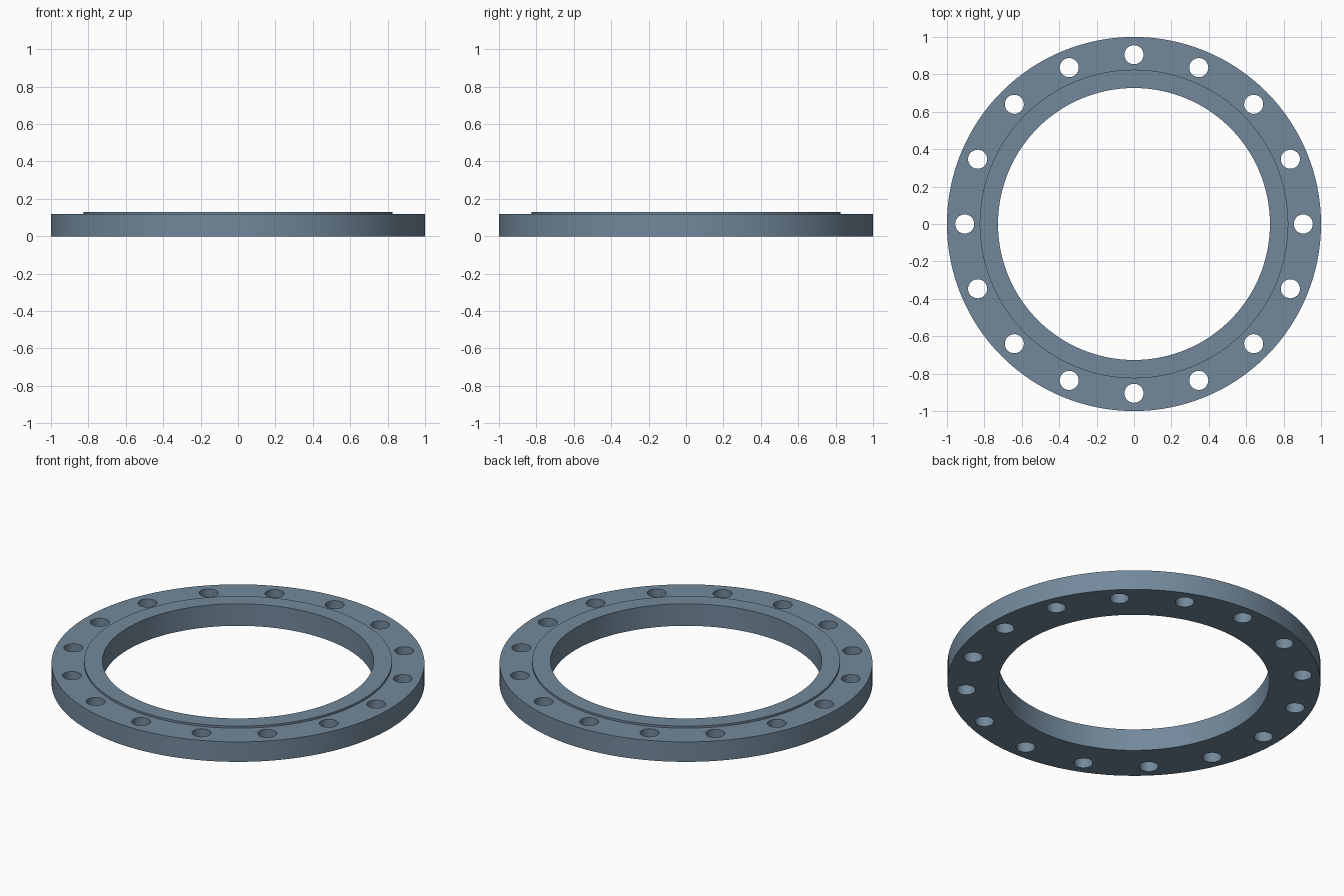
import bpy, bmesh
from math import cos, sin, pi, radians

if "Cube" in bpy.data.objects:
    bpy.data.objects.remove(bpy.data.objects["Cube"])

R_OUT, R_FACE, R_BORE = 1.0, 0.825, 0.727
H_FLANGE, H_FACE = 0.118, 0.130
R_BOLTS, R_HOLE, HOLES = 0.905, 0.051, 16
SEGMENTS = 128


def add_object(name, bm):
    bmesh.ops.recalc_face_normals(bm, faces=bm.faces)
    mesh = bpy.data.meshes.new(name)
    bm.to_mesh(mesh)
    bm.free()
    obj = bpy.data.objects.new(name, mesh)
    bpy.context.collection.objects.link(obj)
    return obj


def lathe(name, profile, n):
    """Sweep a closed (radius, z) profile around z."""
    bm = bmesh.new()
    rings = [[bm.verts.new((r * cos(2 * pi * i / n), r * sin(2 * pi * i / n), z))
              for r, z in profile] for i in range(n)]
    k = len(profile)
    for i in range(n):
        a, b = rings[i], rings[(i + 1) % n]
        for j in range(k):
            bm.faces.new((a[j], b[j], b[(j + 1) % k], a[(j + 1) % k]))
    return add_object(name, bm)


# Flange ring with a slightly raised sealing face
flange = lathe("flange_ring", [(R_BORE, 0), (R_OUT, 0), (R_OUT, H_FLANGE),
                               (R_FACE, H_FLANGE), (R_FACE, H_FACE),
                               (R_BORE, H_FACE)], SEGMENTS)

# Blue-grey steel
steel = bpy.data.materials.new("blue_grey_steel")
steel.diffuse_color = (0.17, 0.25, 0.33, 1)
steel.use_nodes = True
steel.node_tree.nodes["Principled BSDF"].inputs["Base Color"].default_value = steel.diffuse_color
flange.data.materials.append(steel)

# Cutter: a circle of cylinders for the bolt holes
bm = bmesh.new()
for i in range(HOLES):
    a = 2 * pi * i / HOLES
    made = bmesh.ops.create_cone(bm, cap_ends=True, segments=32,
                                 radius1=R_HOLE, radius2=R_HOLE, depth=0.4)
    bmesh.ops.translate(bm, verts=made["verts"],
                        vec=(R_BOLTS * cos(a), R_BOLTS * sin(a), 0.06))
cutter = add_object("bolt_hole_cutter", bm)
cutter.data.materials.append(steel)
cutter.hide_render = True

# Drill the holes, then drop the cutter
mod = flange.modifiers.new("bolt_holes", "BOOLEAN")
mod.operation = "DIFFERENCE"
mod.solver = "EXACT"
mod.object = cutter
bpy.context.view_layer.objects.active = flange
flange.select_set(True)
bpy.ops.object.modifier_apply(modifier=mod.name)
bpy.data.objects.remove(cutter)

# Smooth walls, sharp rims
bpy.ops.object.shade_smooth_by_angle(angle=radians(30))
